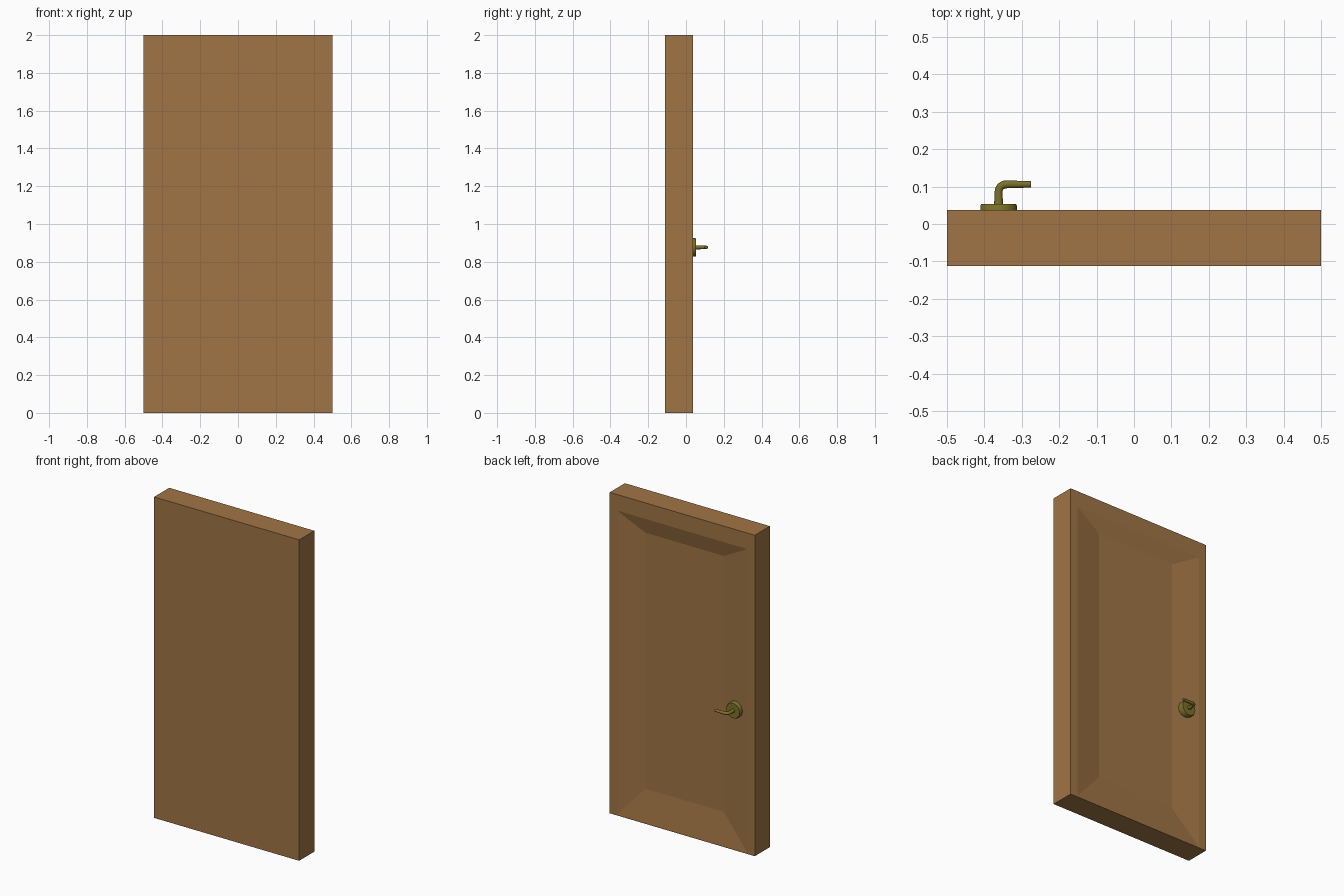
import bpy, bmesh, math

if "Cube" in bpy.data.objects:
    bpy.data.objects.remove(bpy.data.objects["Cube"])


def material(name, color):
    m = bpy.data.materials.new(name)
    m.diffuse_color = (*color, 1)
    m.use_nodes = True
    m.node_tree.nodes["Principled BSDF"].inputs["Base Color"].default_value = m.diffuse_color
    return m


def loft(name, rings, mat):
    """Skin a stack of equal-length point rings and cap both ends."""
    bm = bmesh.new()
    loops = [[bm.verts.new(p) for p in ring] for ring in rings]
    n = len(loops[0])
    for a, b in zip(loops, loops[1:]):
        for i in range(n):
            j = (i + 1) % n
            bm.faces.new((a[i], a[j], b[j], b[i]))
    bm.faces.new(loops[0])
    bm.faces.new(loops[-1])
    bmesh.ops.recalc_face_normals(bm, faces=bm.faces)
    me = bpy.data.meshes.new(name)
    bm.to_mesh(me)
    bm.free()
    me.materials.append(mat)
    ob = bpy.data.objects.new(name, me)
    bpy.context.collection.objects.link(ob)
    return ob


def smooth(ob):
    bpy.ops.object.select_all(action='DESELECT')
    bpy.context.view_layer.objects.active = ob
    ob.select_set(True)
    bpy.ops.object.shade_smooth_by_angle(angle=math.radians(40))


def rect(hx, y, z0, z1):
    return [(-hx, y, z0), (hx, y, z0), (hx, y, z1), (-hx, y, z1)]


wood = material("wood", (0.352, 0.178, 0.060))
brass = material("brass", (0.195, 0.165, 0.022))

# Door slab with a sloped, sunken panel on the back
BACK = 0.037
loft("door_panel", [
    rect(0.5, -0.112, 0, 2),
    rect(0.5, BACK, 0, 2),
    rect(0.45, BACK, 0.006, 1.9),
    rect(0.27, BACK - 0.025, 0.205, 1.8),
], wood)

# Round plate behind the handle
HX, HZ = -0.362, 0.876


def circle(r, y, n=32):
    return [(HX + r * math.cos(2 * math.pi * i / n), y,
             HZ + r * math.sin(2 * math.pi * i / n)) for i in range(n)]


smooth(loft("handle_plate", [circle(0.049, 0.02), circle(0.049, 0.049),
                             circle(0.046, 0.054)], brass))

# Lever: stem leaves the plate, bends a quarter turn, runs towards +x
R, SIDES = 0.02, 16
path = [(HX, 0.05, 0.0125, 0), (HX, 0.07, 0.011, 0)]
for k in range(7):
    t = math.pi / 2 * k / 6
    path.append((HX + R * (1 - math.cos(t)), 0.086 + R * math.sin(t), 0.0105, t))
path.append((-0.275, 0.106, 0.0085, math.pi / 2))
rings = []
for x, y, r, t in path:
    ring = []
    for i in range(SIDES):
        a = 2 * math.pi * i / SIDES
        c, s = r * math.cos(a), r * math.sin(a)
        ring.append((x - c * math.cos(t), y + c * math.sin(t), HZ + 0.9 * s))
    rings.append(ring)
smooth(loft("handle_lever", rings, brass))
